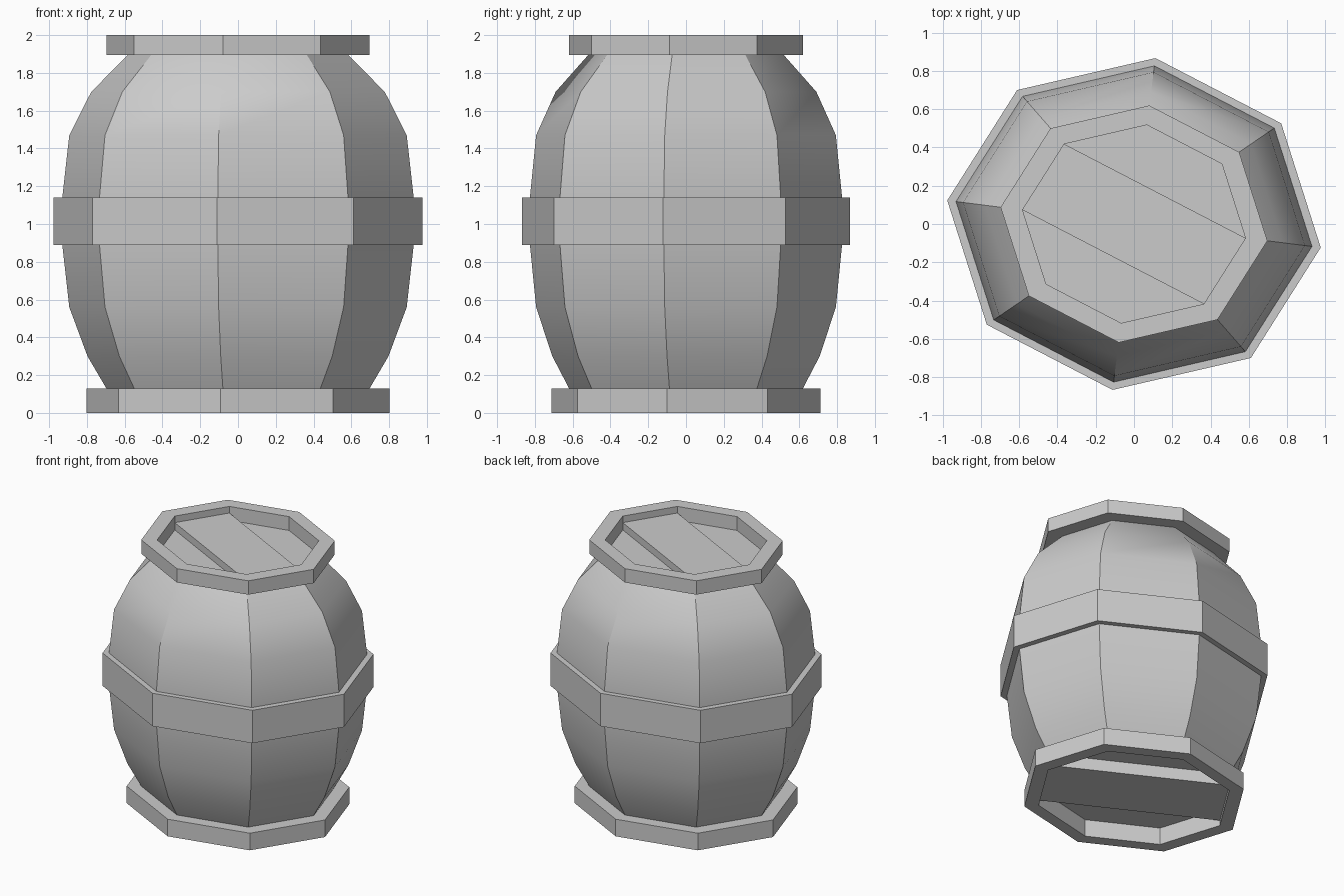
import bpy, bmesh
from math import cos, sin, tau

if "Cube" in bpy.data.objects:
    bpy.data.objects.remove(bpy.data.objects["Cube"])

# Slightly stretched octagon: two conjugate radii of the widest hoop
PX, PY = 0.976, -0.123
QX, QY = 0.112, 0.867


def corner(k, r, z):
    """Corner k of the octagon whose half-width in x is about r."""
    c, s, f = cos(k * tau / 8), sin(k * tau / 8), r / 0.98
    return (f * (PX * c + QX * s), f * (PY * c + QY * s), z)


def loft(name, profile, closed=False, corners=range(8)):
    """Sweep (radius, z) points around the octagon; cap the ends unless closed."""
    bm = bmesh.new()
    rings = [[bm.verts.new(corner(k, r, z)) for k in corners] for r, z in profile]
    n = len(rings[0])
    pairs = list(zip(rings, rings[1:]))
    if closed:
        pairs.append((rings[-1], rings[0]))
    else:
        bm.faces.new(rings[0][::-1])
        bm.faces.new(rings[-1])
    for a, b in pairs:
        for i in range(n):
            j = (i + 1) % n
            bm.faces.new((a[i], a[j], b[j], b[i]))
    bmesh.ops.recalc_face_normals(bm, faces=bm.faces)
    me = bpy.data.meshes.new(name)
    bm.to_mesh(me)
    bm.free()
    ob = bpy.data.objects.new(name, me)
    bpy.context.collection.objects.link(ob)
    return ob


def hoop(name, inner, outer, z0, z1):
    return loft(name, [(outer, z0), (outer, z1), (inner, z1), (inner, z0)], closed=True)


# Bulging body, smooth vertically with sharp stave corners
body = loft("barrel_body", [(0.70, 0.13), (0.80, 0.30), (0.897, 0.56), (0.934, 0.89),
                            (0.934, 1.14), (0.897, 1.47), (0.78, 1.70), (0.585, 1.895)])
bpy.context.view_layer.objects.active = body
body.select_set(True)
bpy.ops.object.shade_smooth_by_angle(angle=0.56)

# Hoops
hoop("bottom_rim", 0.70, 0.805, 0.0, 0.13)
hoop("middle_hoop", 0.93, 0.98, 0.89, 1.14)
hoop("top_rim", 0.585, 0.70, 1.895, 2.0)

# Raised centre planks across the recessed lid and base
plank = (0, 3, 4, 7)
loft("lid_plank", [(0.585, 1.89), (0.585, 1.95)], corners=plank)
loft("base_plank", [(0.70, 0.04), (0.70, 0.135)], corners=plank)
